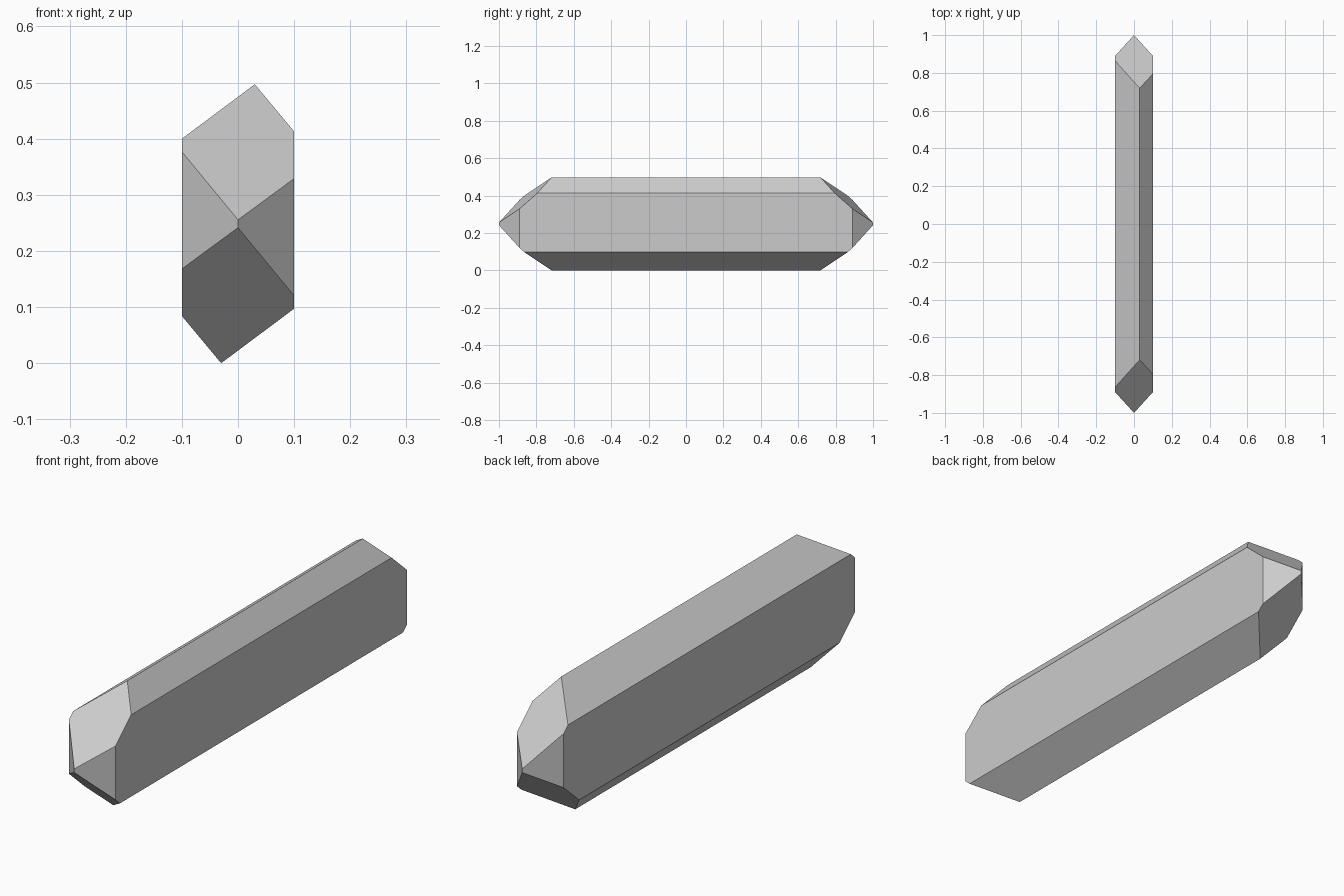
import bpy, bmesh
from mathutils import Vector

if "Cube" in bpy.data.objects:
    bpy.data.objects.remove(bpy.data.objects["Cube"], do_unlink=True)

grey = bpy.data.materials.new("light grey")
grey.use_nodes = True
colour = (0.6, 0.6, 0.6, 1)
grey.diffuse_color = colour
grey.node_tree.nodes["Principled BSDF"].inputs["Base Color"].default_value = colour

MID = 0.2485      # height of the long axis
# Half of the six-sided section; the other half is turned about the axis
half = [(-0.1, 0.4), (0.03, 0.497), (0.1, 0.413)]
section = half + [(-x, 2 * MID - z) for x, z in half]

# Six-sided bar
bm = bmesh.new()
face = bm.faces.new([bm.verts.new((x, -1.2, z)) for x, z in section])
bar = bmesh.ops.extrude_face_region(bm, geom=[face])
bmesh.ops.translate(bm, vec=(0, 2.4, 0),
                    verts=[g for g in bar["geom"] if isinstance(g, bmesh.types.BMVert)])
bmesh.ops.recalc_face_normals(bm, faces=bm.faces)


def cut(point, normal):
    """Slice off everything beyond a plane and cap the opening."""
    geom = bm.verts[:] + bm.edges[:] + bm.faces[:]
    result = bmesh.ops.bisect_plane(bm, geom=geom, dist=1e-6, plane_co=point,
                                    plane_no=Vector(normal).normalized(), clear_outer=True)
    edges = [g for g in result["geom_cut"] if isinstance(g, bmesh.types.BMEdge)]
    bmesh.ops.contextual_create(bm, geom=edges)


# Four facets at each pointed end: two upright, one sloping up, one down
for end in (-1, 1):
    for side in (-1, 1):
        cut((0, end, MID), (1.1 * side, end, 0))
        cut((0, end, MID + 0.007 * side), (0.27 * side, end, 1.13 * side))

bmesh.ops.recalc_face_normals(bm, faces=bm.faces)
mesh = bpy.data.meshes.new("faceted_bar")
bm.to_mesh(mesh)
bm.free()
mesh.materials.append(grey)
bpy.context.collection.objects.link(bpy.data.objects.new("faceted_bar", mesh))
